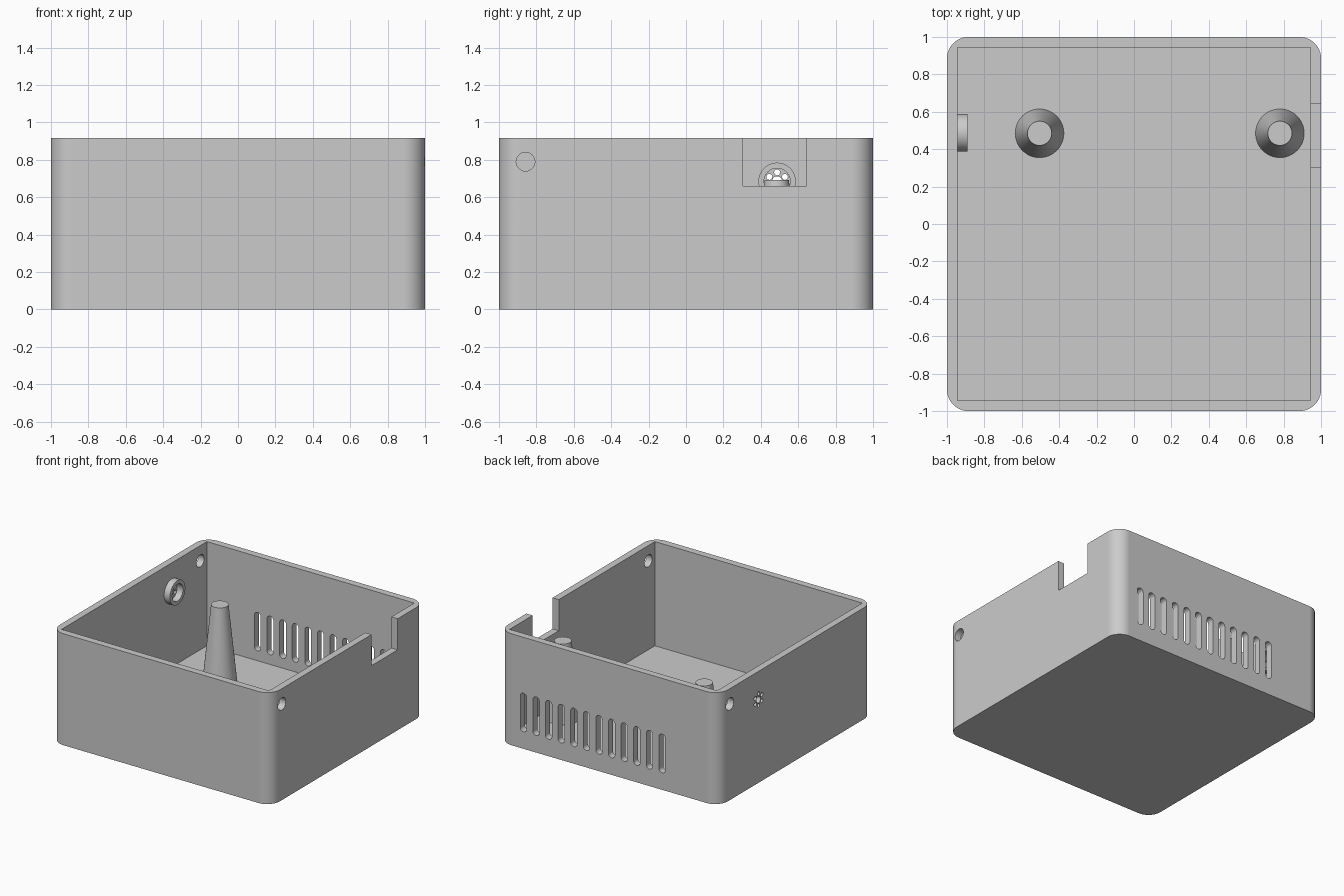
import bpy, bmesh
from math import cos, sin, pi
from mathutils import Vector

if "Cube" in bpy.data.objects:
    bpy.data.objects.remove(bpy.data.objects["Cube"], do_unlink=True)

HEIGHT, WALL, FLOOR, CORNER = 0.916, 0.057, 0.06, 0.115
INNER = 1 - WALL
FAN_Y, FAN_Z = 0.487, 0.685

grey = bpy.data.materials.new("grey plastic")
grey.use_nodes = True
grey.diffuse_color = (0.6, 0.6, 0.6, 1)
grey.node_tree.nodes["Principled BSDF"].inputs["Base Color"].default_value = (0.6, 0.6, 0.6, 1)


def rounded_rect(u0, u1, v0, v1, r, steps=12):
    """Outline of a rectangle with round corners."""
    centres = [(u1 - r, v1 - r), (u0 + r, v1 - r), (u0 + r, v0 + r), (u1 - r, v0 + r)]
    pts = []
    for q, (cu, cv) in enumerate(centres):
        for i in range(steps + 1):
            a = (q + i / steps) * pi / 2
            pts.append((cu + r * cos(a), cv + r * sin(a)))
    return pts


def rect(u0, u1, v0, v1):
    return [(u0, v0), (u1, v0), (u1, v1), (u0, v1)]


def circle(u, v, r, steps=32):
    return [(u + r * cos(2 * pi * i / steps), v + r * sin(2 * pi * i / steps))
            for i in range(steps)]


def add_prism(bm, outline, axis, start, end):
    """Extrude an outline along x, y or z between two positions."""
    place = {"x": lambda u, v, w: (w, u, v),
             "y": lambda u, v, w: (u, w, v),
             "z": lambda u, v, w: (u, v, w)}[axis]
    face = bm.faces.new([bm.verts.new(place(u, v, start)) for u, v in outline])
    moved = bmesh.ops.extrude_face_region(bm, geom=[face])["geom"]
    shift = Vector(place(0, 0, end - start))
    bmesh.ops.translate(bm, vec=shift,
                        verts=[g for g in moved if isinstance(g, bmesh.types.BMVert)])


def make_object(name, bm):
    bmesh.ops.recalc_face_normals(bm, faces=bm.faces[:])
    mesh = bpy.data.meshes.new(name)
    bm.to_mesh(mesh)
    bm.free()
    mesh.materials.append(grey)
    obj = bpy.data.objects.new(name, mesh)
    bpy.context.collection.objects.link(obj)
    return obj


def activate(obj):
    bpy.ops.object.select_all(action='DESELECT')
    obj.select_set(True)
    bpy.context.view_layer.objects.active = obj


def prism(name, *args):
    bm = bmesh.new()
    add_prism(bm, *args)
    return make_object(name, bm)


def cut(target, cutter):
    cutter.hide_render = True
    mod = target.modifiers.new("cut", 'BOOLEAN')
    mod.operation, mod.solver, mod.object = 'DIFFERENCE', 'EXACT', cutter
    activate(target)
    bpy.ops.object.modifier_apply(modifier=mod.name)
    bpy.data.objects.remove(cutter, do_unlink=True)


def smooth(obj):
    activate(obj)
    bpy.ops.object.shade_smooth_by_angle(angle=pi / 6)
    mod = obj.modifiers.new("even shading", 'WEIGHTED_NORMAL')
    mod.keep_sharp = True


# Open box with rounded outer corners and a square cavity
box = prism("box_shell", rounded_rect(-1, 1, -1, 1, CORNER), "z", 0, HEIGHT)
cut(box, prism("cavity_cutter", rect(-INNER, INNER, -INNER, INNER), "z", FLOOR, HEIGHT + 0.2))

# All wall openings
holes = bmesh.new()
outside, inside = 1.05, 0.92
# connector notch in the left wall
add_prism(holes, rect(0.305, 0.645, 0.66, HEIGHT + 0.1), "x", inside, outside)
# screw holes at opposite corners
for side in (1, -1):
    add_prism(holes, circle(-0.858 * side, 0.79, 0.05), "x", inside * side, outside * side)
# sound holes behind the ring
add_prism(holes, circle(FAN_Y, FAN_Z, 0.027, 24), "x", -inside, -outside)
for i in range(6):
    a = pi / 6 + i * pi / 3
    add_prism(holes, circle(FAN_Y + 0.048 * cos(a), FAN_Z + 0.048 * sin(a), 0.016, 16),
              "x", -inside, -outside)
# row of vent slots in the back wall
for i in range(12):
    x = 0.777 - i * 0.1145
    add_prism(holes, rounded_rect(x - 0.029, x + 0.029, 0.14, 0.457, 0.0285, 8),
              "y", inside, outside)
cut(box, make_object("opening_cutter", holes))
smooth(box)

# Ring holder on the inside of the right wall
ring = prism("ring_holder", circle(FAN_Y, FAN_Z, 0.1, 48), "x", -INNER - 0.002, -0.89)
cut(ring, prism("ring_cutter", circle(FAN_Y, FAN_Z, 0.07, 48), "x", -1.1, -0.8))
smooth(ring)

# Two tapered support posts
for name, x in (("left_post", 0.78), ("right_post", -0.505)):
    bm = bmesh.new()
    bmesh.ops.create_cone(bm, cap_ends=True, segments=48, radius1=0.13, radius2=0.065,
                          depth=0.693 - FLOOR)
    bmesh.ops.translate(bm, verts=bm.verts[:], vec=(x, 0.485, (0.693 + FLOOR) / 2))
    smooth(make_object(name, bm))
